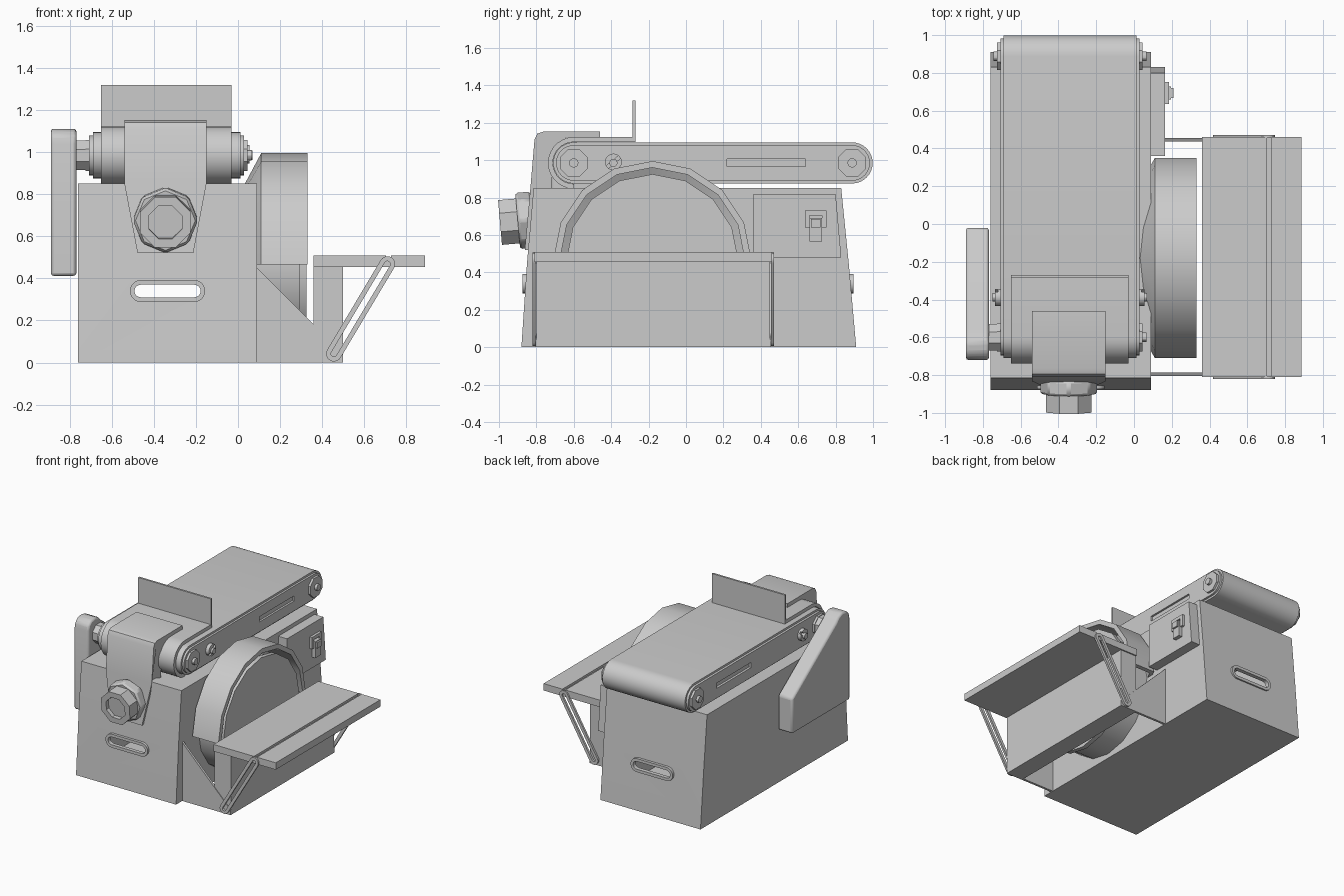
import bpy, bmesh
from math import sin, cos, pi, atan2, radians
from mathutils import Matrix

if "Cube" in bpy.data.objects:
    bpy.data.objects.remove(bpy.data.objects["Cube"])


def finish(name, bm):
    bmesh.ops.recalc_face_normals(bm, faces=bm.faces)
    me = bpy.data.meshes.new(name)
    bm.to_mesh(me)
    bm.free()
    ob = bpy.data.objects.new(name, me)
    bpy.context.collection.objects.link(ob)
    return ob


def place(axis, p, d):
    """2D profile point plus depth -> 3D; axis is the extrusion direction."""
    return (d, p[0], p[1]) if axis == 'x' else (p[0], d, p[1])


def prism(name, pts, axis, a, b, hole=None):
    """Extruded profile, optionally with a hole loop of equal point count."""
    bm = bmesh.new()
    loops = [[[bm.verts.new(place(axis, p, d)) for p in loop] for d in (a, b)]
             for loop in ([pts, hole] if hole else [pts])]
    n = len(pts)
    for lo, hi in loops:
        for i in range(n):
            j = (i + 1) % n
            bm.faces.new((lo[i], lo[j], hi[j], hi[i]))
    for k in (0, 1):
        if hole:
            o, h = loops[0][k], loops[1][k]
            for i in range(n):
                j = (i + 1) % n
                bm.faces.new((o[i], o[j], h[j], h[i]))
        else:
            bm.faces.new(loops[0][k])
    return finish(name, bm)


def rect(u0, u1, v0, v1):
    return [(u0, v0), (u1, v0), (u1, v1), (u0, v1)]


def ngon(u, v, r, n, turn=0.0):
    return [(u + r * cos(turn + 2 * pi * i / n), v + r * sin(turn + 2 * pi * i / n)) for i in range(n)]


def stadium(p, q, r, n=10):
    t = atan2(q[1] - p[1], q[0] - p[0])
    return [(c[0] + r * cos(t + s + pi * i / n), c[1] + r * sin(t + s + pi * i / n))
            for c, s in ((q, -pi / 2), (p, pi / 2)) for i in range(n + 1)]


def cut(ob, cutter):
    mod = ob.modifiers.new("cut", 'BOOLEAN')
    mod.object, mod.operation, mod.solver = cutter, 'DIFFERENCE', 'EXACT'
    bpy.context.view_layer.objects.active = ob
    bpy.ops.object.modifier_apply(modifier=mod.name)
    bpy.data.objects.remove(cutter)


def bevel(ob, w, seg=2):
    mod = ob.modifiers.new("bevel", 'BEVEL')
    mod.width, mod.segments, mod.limit_method = w, seg, 'ANGLE'


# Hollow body with open hand slots in the front and back walls
body = prism("body", [(-0.88, 0), (0.91, 0), (0.87, 0.45), (0.83, 0.85), (-0.815, 0.85), (-0.85, 0.45)],
             'x', -0.76, 0.09)
S0, S1 = (-0.462, 0.34), (-0.208, 0.34)
cut(body, prism("slot_cutter", stadium(S0, S1, 0.03), 'y', -1.2, 1.2))
bm = bmesh.new()
bm.from_mesh(body.data)
tunnel = [f for f in bm.faces if abs(f.calc_center_median().y) < 0.5
          and 0.3 < f.calc_center_median().z < 0.38 and -0.52 < f.calc_center_median().x < -0.15]
bmesh.ops.delete(bm, geom=tunnel, context='FACES')
bm.to_mesh(body.data)
bm.free()
for side, a, b in (("front", -0.874, -0.845), ("back", 0.865, 0.896)):
    prism(side + "_slot_rim", stadium(S0, S1, 0.052), 'y', a, b, stadium(S0, S1, 0.03))

# Belt, its frame, hubs and screws
ZB, YF, YR = 0.985, -0.6, 0.888
prism("sanding_belt", stadium((YF, ZB), (YR, ZB), 0.11, 16), 'x', -0.69, 0.012)
frame = prism("belt_frame", stadium((YF, ZB), (YR, ZB), 0.095, 16), 'x', -0.708, 0.028)
for a, b in ((-0.8, -0.69), (0.013, 0.1)):
    cut(frame, prism("groove_cutter", rect(0.22, 0.64, 0.966, 1.006), 'x', a, b))
for side, x, s in (("right", 0.02, 1), ("left", -0.70, -1)):
    for end, y in (("front", YF), ("rear", YR)):
        prism(f"{end}_hub_{side}", ngon(y, ZB, 0.08, 8, pi / 8), 'x', x, x + s * 0.025)
        prism(f"{end}_pin_{side}", ngon(y, ZB, 0.025, 12), 'x', x, x + s * 0.045)
    screw = prism("frame_screw_" + side, ngon(-0.388, ZB + 0.005, 0.045, 16), 'x', x, x + s * 0.035)
    cut(screw, prism("screw_cutter", stadium((-0.43, 0.955), (-0.345, 1.025), 0.009, 2), 'x',
                     x + s * 0.02, x + s * 0.06))
    prism("screw_shank_" + side, ngon(-0.388, ZB, 0.022, 12), 'x', x, x + s * 0.05)
prism("drive_shaft", ngon(YF, ZB, 0.075, 8, pi / 8), 'x', -0.78, -0.70)

# Sheet guard wrapping the front roller, and the upright work stop
arc = [(YF + r * cos(a), ZB + r * sin(a)) for r, angs in
       ((0.138, [pi / 2 + pi * i / 14 for i in range(15)]),
        (0.112, [3 * pi / 2 - pi * i / 14 for i in range(15)])) for a in angs]
prism("roller_guard", [(-0.27, ZB + 0.138)] + arc + [(-0.27, ZB + 0.112)], 'x', -0.65, -0.03)
prism("work_stop", rect(-0.285, -0.27, 1.1, 1.32), 'x', -0.65, -0.03)

# Front bracket with tapered lower half
bracket = prism("front_bracket", [(-0.46, 1.152), (-0.765, 1.152), (-0.795, 1.142), (-0.81, 1.11),
                                  (-0.832, 0.85), (-0.862, 0.52), (-0.80, 0.52), (-0.72, 0.85),
                                  (-0.71, 1.05), (-0.64, 1.12), (-0.46, 1.12)], 'x', -0.54, -0.15)
for v in bracket.data.vertices:
    if v.co.z < 0.6:
        v.co.x = -0.345 + (v.co.x + 0.345) * 0.68

# Locking knob, tilted to the bracket face
KX, KZ = -0.345, 0.68
tilt = Matrix.Translation((KX, -0.84, KZ)) @ Matrix.Rotation(radians(5), 4, 'X') @ \
    Matrix.Translation((-KX, 0.84, -KZ))
knob = [prism("knob_flange", ngon(KX, KZ, 0.155, 8), 'y', -0.90, -0.82),
        prism("knob_head", ngon(KX, KZ, 0.13, 8, pi / 8), 'y', -0.995, -0.89)]
bevel(knob[0], 0.012, 1)
cut(knob[1], prism("knob_cutter", ngon(KX, KZ, 0.085, 8, pi / 8), 'y', -1.1, -0.965))
for ob in knob:
    ob.data.transform(tilt)

# Drive cover on the left
cover = prism("drive_cover", [(-0.72, 0.412), (-0.02, 0.412), (-0.02, 0.68), (-0.55, 1.06), (-0.585, 1.095),
                              (-0.63, 1.113), (-0.68, 1.105), (-0.71, 1.08), (-0.72, 1.04)], 'x', -0.89, -0.768)
bevel(cover, 0.014)

# Disc guard: half revolve around the disc axis
DY, DZ = -0.18, 0.465
profile = [(0.03, 0.38), (0.11, 0.53), (0.33, 0.53), (0.33, 0.495), (0.12, 0.495), (0.05, 0.36)]
bm = bmesh.new()
rings = [[bm.verts.new((x, DY + r * cos(pi * i / 8), DZ + r * sin(pi * i / 8))) for x, r in profile]
         for i in range(9)]
for a, b in zip(rings, rings[1:]):
    for i in range(6):
        j = (i + 1) % 6
        bm.faces.new((a[i], a[j], b[j], b[i]))
bm.faces.new(rings[0])
bm.faces.new(rings[-1])
finish("disc_guard", bm)
prism("sanding_disc", ngon(DY, DZ, 0.46, 16), 'x', 0.29, 0.325)
prism("disc_backing", ngon(DY, DZ, 0.43, 16), 'x', 0.08, 0.29)

# Table, its support box, side gussets and slotted links
prism("work_table", [(0.36, 0.455), (0.888, 0.455), (0.888, 0.508), (0.728, 0.508), (0.728, 0.492),
                     (0.703, 0.492), (0.703, 0.508), (0.36, 0.508)], 'y', -0.81, 0.46)
prism("table_support", rect(0.36, 0.5, 0, 0.46), 'y', -0.80, 0.45)
L0, L1 = (0.456, 0.042), (0.71, 0.468)
for side, a, s in (("front", -0.805, -1), ("rear", 0.455, 1)):
    prism(side + "_gusset", [(0.09, 0), (0.5, 0), (0.5, 0.04), (0.09, 0.45)], 'y', a, a - s * 0.018)
    prism(side + "_table_link", stadium(L0, L1, 0.037), 'y', a, a + s * 0.016, stadium(L0, L1, 0.014))

# Switch box with rocker
prism("switch_box", [(0.36, 0.48), (0.83, 0.48), (0.80, 0.82), (0.36, 0.82)], 'x', 0.08, 0.165)
prism("switch_frame", rect(0.635, 0.752, 0.64, 0.73), 'x', 0.16, 0.185, rect(0.66, 0.727, 0.655, 0.705))
prism("switch_rocker", rect(0.66, 0.727, 0.565, 0.69), 'x', 0.16, 0.195)
prism("switch_tip", rect(0.668, 0.719, 0.64, 0.685), 'x', 0.19, 0.208)

# Smooth the rounded parts, keep hard edges
for ob in bpy.context.collection.objects:
    ob.select_set(True)
    bpy.context.view_layer.objects.active = ob
bpy.ops.object.shade_smooth_by_angle(angle=radians(30))
